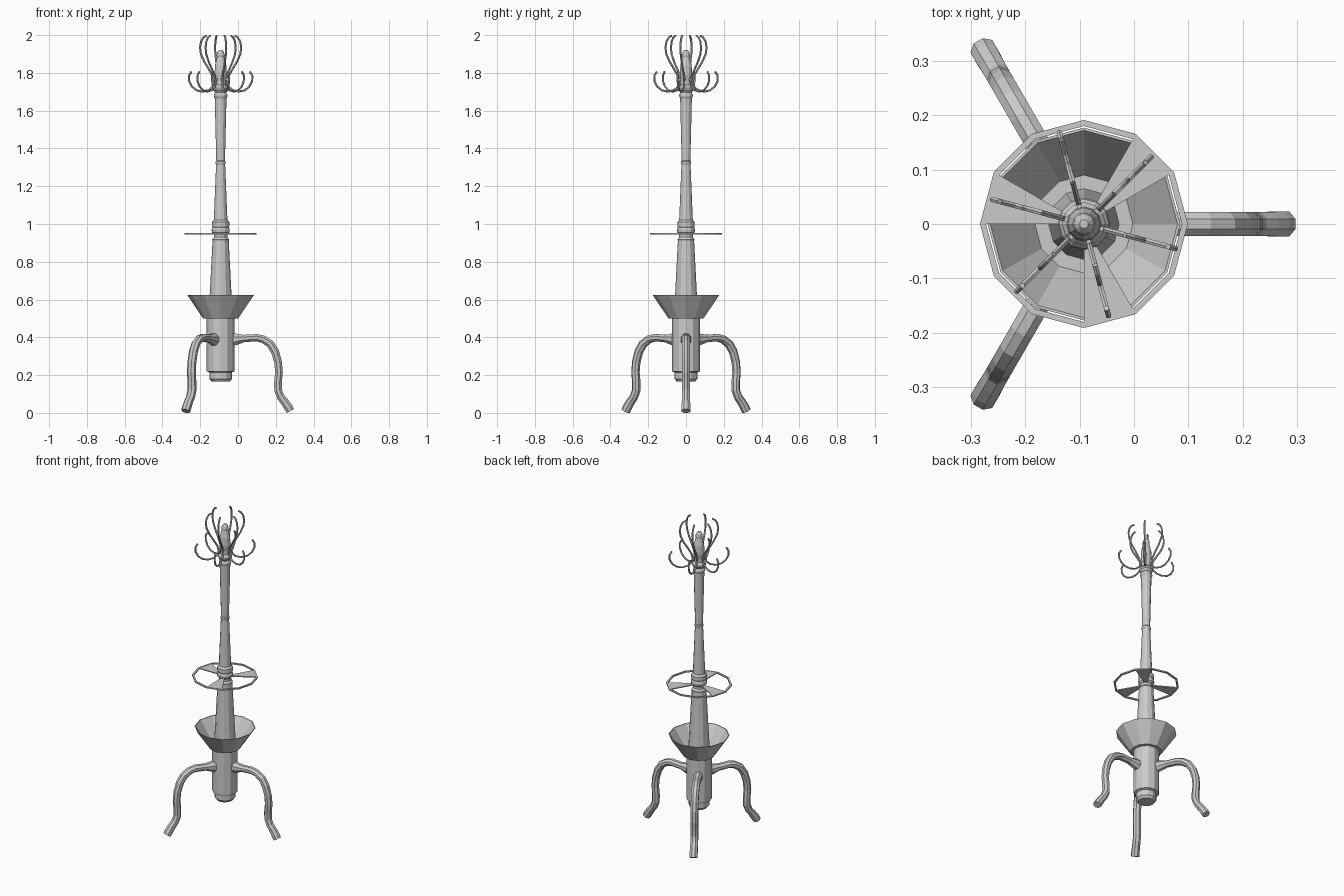
import bpy, bmesh
from math import sin, cos, pi, radians
from mathutils import Vector

if "Cube" in bpy.data.objects:
    bpy.data.objects.remove(bpy.data.objects["Cube"])

CX = -0.092   # column axis


def make_object(name, rings, close=False, caps=True):
    """Skin a list of equal-length vertex rings into a flat-shaded mesh."""
    bm = bmesh.new()
    vr = [[bm.verts.new(p) for p in ring] for ring in rings]
    n = len(vr[0])
    pairs = list(zip(vr, vr[1:])) + ([(vr[-1], vr[0])] if close else [])
    for a, b in pairs:
        for i in range(n):
            j = (i + 1) % n
            bm.faces.new((a[i], a[j], b[j], b[i]))
    if caps and not close:
        bm.faces.new(vr[0])
        bm.faces.new(vr[-1])
    bmesh.ops.recalc_face_normals(bm, faces=bm.faces)
    me = bpy.data.meshes.new(name)
    bm.to_mesh(me)
    bm.free()
    ob = bpy.data.objects.new(name, me)
    bpy.context.collection.objects.link(ob)
    return ob


def lathe(name, profile, sides=12, close=False):
    rings = [[(CX + r * cos(2 * pi * i / sides), r * sin(2 * pi * i / sides), z)
              for i in range(sides)] for r, z in profile]
    return make_object(name, rings, close)


def sweep(name, path, angle, sides):
    """Tube along (radius, height, half-width, half-thickness) points at a given heading."""
    d = Vector((cos(angle), sin(angle), 0))
    side = Vector((-sin(angle), cos(angle), 0))
    up = Vector((0, 0, 1))
    pts = [Vector((CX, 0, 0)) + d * p[0] + up * p[1] for p in path]
    rings = []
    for k, p in enumerate(pts):
        t = (pts[min(k + 1, len(pts) - 1)] - pts[max(k - 1, 0)]).normalized()
        nrm = side.cross(t).normalized()
        w, h = path[k][2:]
        ring = []
        for i in range(sides):
            a = 2 * pi * (i + 0.5) / sides
            q = p + side * w * cos(a) + nrm * h * sin(a)
            q.z = max(q.z, 0)
            ring.append(q)
        rings.append(ring)
    return make_object(name, rings)


# Turned column with beads and finial
lathe("column", [
    (.048, .165), (.06, .18), (.06, .215), (.074, .22), (.074, .50), (.065, .505),
    (.058, .62), (.043, .91), (.045, .918), (.036, .93), (.036, .945), (.046, .955),
    (.048, .97), (.043, .982), (.046, .99), (.046, 1.01), (.036, 1.022),
    (.024, 1.315), (.027, 1.32), (.027, 1.33), (.023, 1.335), (.031, 1.665),
    (.036, 1.675), (.036, 1.685), (.029, 1.695), (.04, 1.71), (.04, 1.72),
    (.028, 1.735), (.028, 1.76), (.032, 1.79), (.03, 1.84), (.019, 1.885),
    (.021, 1.892), (.018, 1.91), (.008, 1.922)])

# Open drip bowl
lathe("drip_bowl", [(.06, .50), (.093, .50), (.177, .625), (.172, .625),
                    (.09, .506), (.06, .506)])

# Umbrella ring and its three wedge spokes
Z0, Z1 = .945, .953
lathe("umbrella_ring", [(.191, Z0), (.191, Z1), (.180, Z1), (.180, Z0)], close=True)
for k in range(3):
    a0, a1 = radians(30 + 120 * k), radians(60 + 120 * k)
    outline = [(.035, a0), (.184, a0), (.184, a1), (.035, a1)]
    make_object(f"ring_spoke_{k + 1}",
                [[(CX + r * cos(a), r * sin(a), z) for r, a in outline]
                 for z in (Z0 + .001, Z1 - .001)])

# Three curved legs
leg = [(.06, .388, .030, .036), (.085, .39, .028, .032), (.125, .394, .024, .021),
       (.19, .398, .024, .021), (.225, .39, .024, .022), (.262, .366, .024, .023),
       (.288, .325, .024, .023), (.304, .27, .024, .022), (.309, .215, .024, .022),
       (.304, .165, .024, .022), (.304, .12, .024, .022), (.318, .085, .024, .022),
       (.338, .06, .024, .023), (.358, .03, .025, .025), (.369, .010, .025, .024)]
for k in range(3):
    sweep(f"leg_{k + 1}", leg, radians(120 * k), 8)

# Six S-shaped coat hooks
hook = [(.078, 1.997), (.094, 1.988), (.107, 1.967), (.113, 1.935), (.108, 1.90),
        (.09, 1.86), (.065, 1.82), (.045, 1.785), (.037, 1.755), (.043, 1.728),
        (.065, 1.709), (.10, 1.701), (.132, 1.708), (.158, 1.728), (.173, 1.757),
        (.174, 1.785), (.160, 1.807)]
for k in range(6):
    sweep(f"coat_hook_{k + 1}", [(r, z, .0055, .0055) for r, z in hook],
          radians(45 + 60 * k), 6)
    # Short peg fixing the hook to the column
    sweep(f"hook_peg_{k + 1}", [(.02, 1.765, .006, .008), (.042, 1.765, .006, .008)],
          radians(45 + 60 * k), 4)
